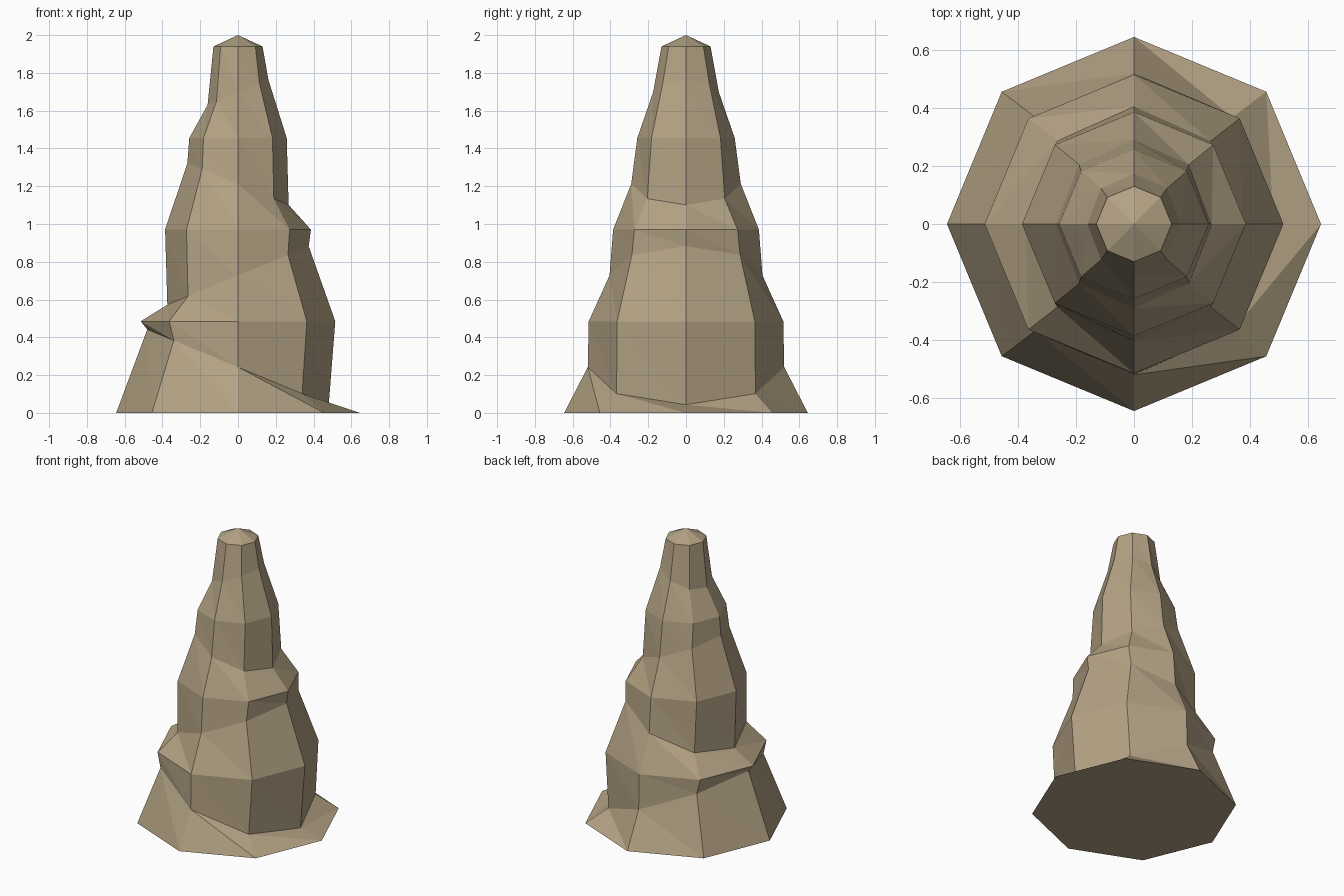
import bpy, bmesh, math
from mathutils import Matrix, Vector

if "Cube" in bpy.data.objects:
    bpy.data.objects.remove(bpy.data.objects["Cube"])

SIDES = 8
STEP = 0.485                      # height of each tier
TILT = math.radians(22.5)
LEVEL = [0.645, 0.515, 0.386, 0.258, 0.13]   # level ring radii
TILTED = [0.52, 0.405, 0.29, 0.174]          # tilted ring radii


def add_ring(bm, radius, z, tilt):
    rot = Matrix.Rotation(tilt, 3, 'Y')
    verts = []
    for i in range(SIDES):
        a = math.tau * i / SIDES
        p = rot @ Vector((radius * math.cos(a), radius * math.sin(a), 0))
        verts.append(bm.verts.new(p + Vector((0, 0, z))))
    return verts


bm = bmesh.new()

# Level rings alternate with rings tilted left and right
rings = []
for k, r in enumerate(LEVEL):
    rings.append(add_ring(bm, r, k * STEP, 0))
    if k < len(TILTED):
        sign = 1 if k % 2 == 0 else -1
        rings.append(add_ring(bm, TILTED[k], (k + 0.5) * STEP, sign * TILT))

# Faceted sides
for low, high in zip(rings, rings[1:]):
    for i in range(SIDES):
        j = (i + 1) % SIDES
        bm.faces.new((low[i], low[j], high[i]))
        bm.faces.new((low[j], high[j], high[i]))

# Flat underside and low pointed tip
bm.faces.new(rings[0][::-1])
tip = bm.verts.new((0, 0, 2.0))
for i in range(SIDES):
    bm.faces.new((rings[-1][i], rings[-1][(i + 1) % SIDES], tip))

mesh = bpy.data.meshes.new("rock_spire")
bm.to_mesh(mesh)
bm.free()
spire = bpy.data.objects.new("rock_spire", mesh)
bpy.context.collection.objects.link(spire)

# Sandy stone colour
stone = bpy.data.materials.new("sandstone")
stone.diffuse_color = (0.45, 0.36, 0.23, 1)
stone.use_nodes = True
stone.node_tree.nodes["Principled BSDF"].inputs["Base Color"].default_value = stone.diffuse_color
mesh.materials.append(stone)
